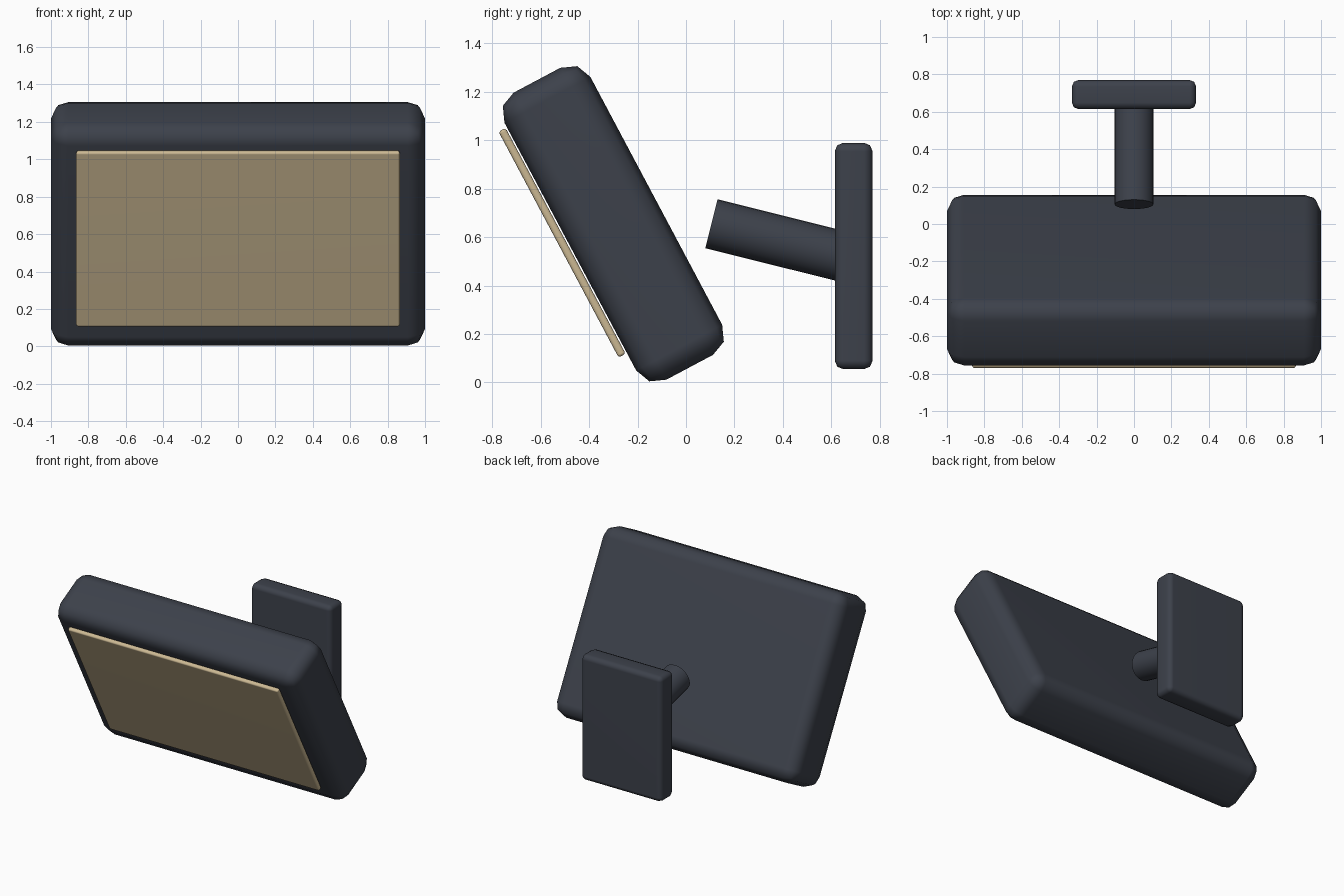
import bpy
from math import radians, sin, cos

cube = bpy.data.objects.get("Cube")
if cube:
    bpy.data.objects.remove(cube, do_unlink=True)


def material(name, colour):
    mat = bpy.data.materials.new(name)
    mat.use_nodes = True
    mat.diffuse_color = (*colour, 1)
    mat.node_tree.nodes["Principled BSDF"].inputs["Base Color"].default_value = (*colour, 1)
    return mat


charcoal = material("charcoal", (0.046, 0.053, 0.070))
sand = material("sand", (0.60, 0.48, 0.29))


def rounded_box(name, size, location, tilt, bevel, mat):
    """Box with softly bevelled edges, tilted about x."""
    bpy.ops.mesh.primitive_cube_add(size=1, location=location, rotation=(tilt, 0, 0))
    obj = bpy.context.object
    obj.name = name
    obj.scale = size
    bpy.ops.object.transform_apply(location=False, rotation=False, scale=True)
    mod = obj.modifiers.new("soft edges", 'BEVEL')
    mod.width = bevel
    mod.segments = 2
    obj.data.materials.append(mat)
    bpy.ops.object.shade_smooth()
    obj.modifiers.new("flat faces", 'WEIGHTED_NORMAL')
    return obj


# Lamp head leans forward at the top
TILT = radians(28)
HEAD_Y, HEAD_Z = -0.30, 0.655


def on_head(up, forward):
    """Point in the tilted frame of the head."""
    return (0, HEAD_Y - up * sin(TILT) - forward * cos(TILT),
            HEAD_Z + up * cos(TILT) - forward * sin(TILT))


rounded_box("lamp_housing", (2, 0.402, 1.342), on_head(0, 0), TILT, 0.092, charcoal)
rounded_box("light_panel", (1.73, 0.033, 1.056), on_head(0.03, 0.2235), TILT, 0.011, sand)

# Wall plate
rounded_box("wall_plate", (0.664, 0.156, 0.934), (0, 0.692, 0.522), 0, 0.035, charcoal)

# Arm slopes down from the head to the wall plate
ARM_TILT, ARM_LENGTH = radians(14), 0.60
half = ARM_LENGTH / 2
bpy.ops.mesh.primitive_cylinder_add(
    vertices=24, radius=0.104, depth=ARM_LENGTH,
    location=(0, 0.105 + half * cos(ARM_TILT), 0.655 - half * sin(ARM_TILT)),
    rotation=(radians(90) - ARM_TILT, 0, 0))
arm = bpy.context.object
arm.name = "support_arm"
arm.data.materials.append(charcoal)
bpy.ops.object.shade_smooth_by_angle(angle=radians(40))
